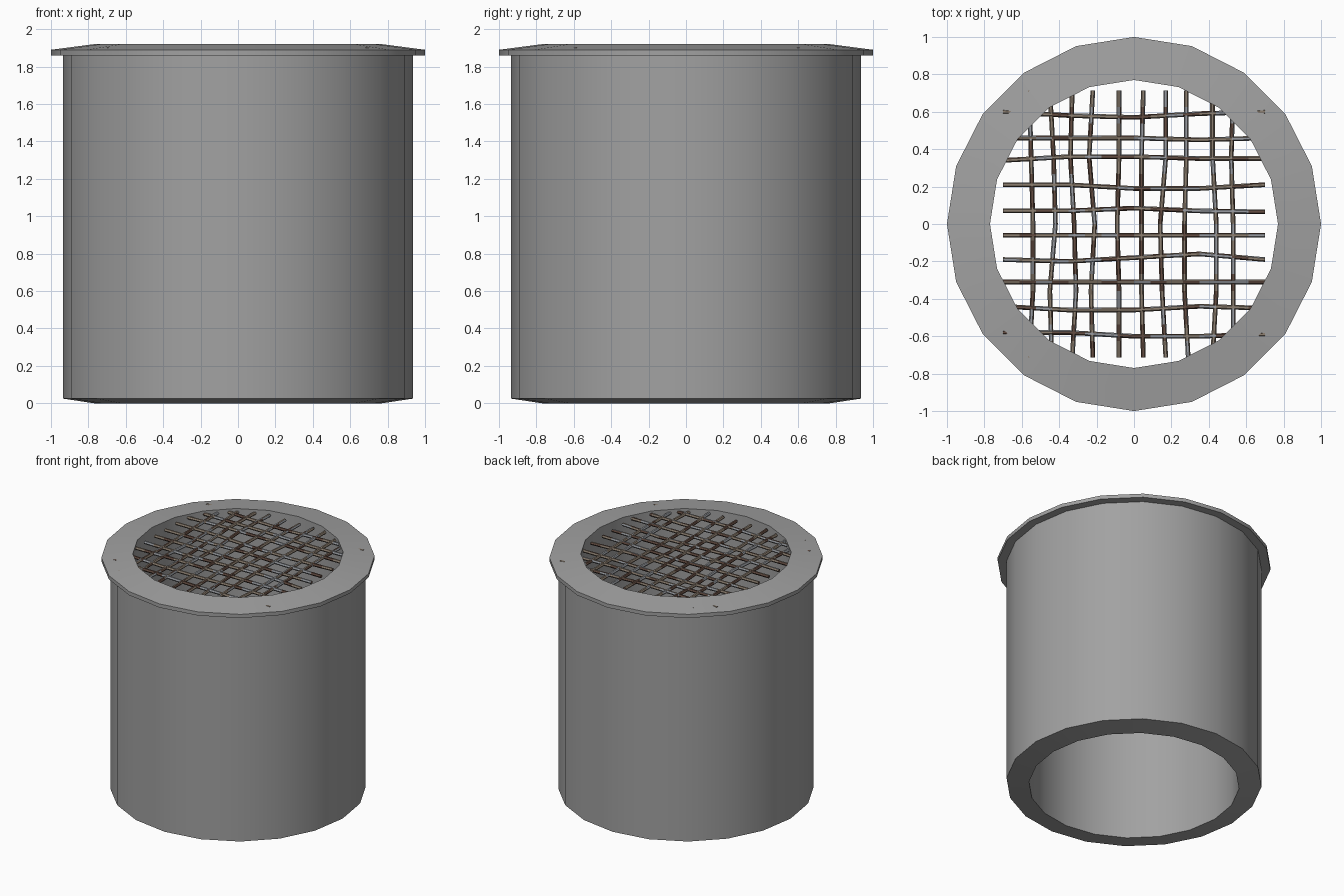
import bpy, bmesh, math, random
from mathutils import Vector

if "Cube" in bpy.data.objects:
    bpy.data.objects.remove(bpy.data.objects["Cube"])

random.seed(4)

def material(name, rgb):
    m = bpy.data.materials.new(name)
    m.diffuse_color = (*rgb, 1)
    m.use_nodes = True
    m.node_tree.nodes["Principled BSDF"].inputs["Base Color"].default_value = m.diffuse_color
    return m

grey = material("concrete grey", (0.36, 0.36, 0.36))
wire_mats = [material("weathered tan", (0.27, 0.215, 0.165)),
             material("bare steel", (0.32, 0.335, 0.36)),
             material("dark rust", (0.13, 0.075, 0.055))]

def finish(bm, name, mats):
    bmesh.ops.recalc_face_normals(bm, faces=bm.faces)
    me = bpy.data.meshes.new(name)
    bm.to_mesh(me)
    bm.free()
    ob = bpy.data.objects.new(name, me)
    bpy.context.collection.objects.link(ob)
    for m in mats:
        me.materials.append(m)
    bpy.ops.object.select_all(action='DESELECT')
    ob.select_set(True)
    bpy.context.view_layer.objects.active = ob
    bpy.ops.object.shade_smooth_by_angle(angle=math.radians(30))
    return ob

# Pipe: closed wall profile (radius, height) swept round 20 sides
profile = [(0.77, 0), (0.935, 0.025), (0.935, 1.86), (1, 1.86), (1, 1.89), (0.77, 1.92)]
SIDES = 20
bm = bmesh.new()
rings = []
for i in range(SIDES):
    a = math.tau * i / SIDES
    rings.append([bm.verts.new((r * math.cos(a), r * math.sin(a), z)) for r, z in profile])
for i in range(SIDES):
    p, q = rings[i], rings[(i + 1) % SIDES]
    for k in range(len(profile)):
        n = (k + 1) % len(profile)
        bm.faces.new((p[k], q[k], q[n], p[n]))
finish(bm, "pipe_with_flange", [grey])

# Wire grate: each row holds the sideways position at five even stations
bars_along_y = [(-.56, -.55, -.54, -.54, -.56), (-.45, -.43, -.42, -.45, -.44),
                (-.33, -.34, -.32, -.31, -.33), (-.22, -.24, -.21, -.23, -.22),
                (-.08, -.08, -.09, -.08, -.08), (.05, .04, .04, .04, .05),
                (.17, .17, .14, .15, .17), (.28, .28, .27, .27, .29),
                (.42, .42, .44, .44, .42), (.53, .52, .53, .53, .53)]
bars_along_x = [(.60, .58, .57, .59, .60), (.46, .46, .46, .45, .46),
                (.34, .36, .36, .35, .35), (.21, .21, .19, .19, .21),
                (.07, .07, .085, .07, .065), (-.06, -.06, -.06, -.06, -.06),
                (-.19, -.20, -.18, -.16, -.19), (-.31, -.31, -.31, -.31, -.31),
                (-.44, -.46, -.46, -.44, -.45), (-.58, -.58, -.60, -.60, -.59)]

def add_bar(bm, offsets, along_x, z, half, radius=0.0125, sides=6, steps=16):
    loops = []
    for s in range(steps + 1):
        t = s / steps * 4
        k = min(int(t), 3)
        side = offsets[k] + (offsets[k + 1] - offsets[k]) * (t - k)
        run = half * (t / 2 - 1) * (1 if along_x else -1)
        ring = []
        for j in range(sides):
            a = math.tau * (j + 0.5) / sides
            w, h = side + radius * math.sin(a), z + radius * math.cos(a)
            ring.append(bm.verts.new((run, w, h) if along_x else (w, run, h)))
        loops.append(ring)
    ends = [bm.faces.new(loops[0]), bm.faces.new(loops[-1])]
    for f in ends:
        f.material_index = 2
    # Rust patches: darker more often near the middle of the grate
    for s in range(steps):
        p, q = loops[s], loops[s + 1]
        near = Vector(p[0].co.xy).length < 0.35
        for j in range(sides):
            if j % 3 == 0:
                pick = random.choices((0, 1, 2), (5, 3, 4 if near else 2))[0]
            n = (j + 1) % sides
            f = bm.faces.new((p[j], p[n], q[n], q[j]))
            f.material_index = pick

for name, rows, along_x, z, half in (("grate_bars_along_x", bars_along_x, True, 1.892, 0.70),
                                     ("grate_bars_along_y", bars_along_y, False, 1.891, 0.715)):
    bm = bmesh.new()
    for row in rows:
        add_bar(bm, row, along_x, z, half)
    finish(bm, name, wire_mats)
